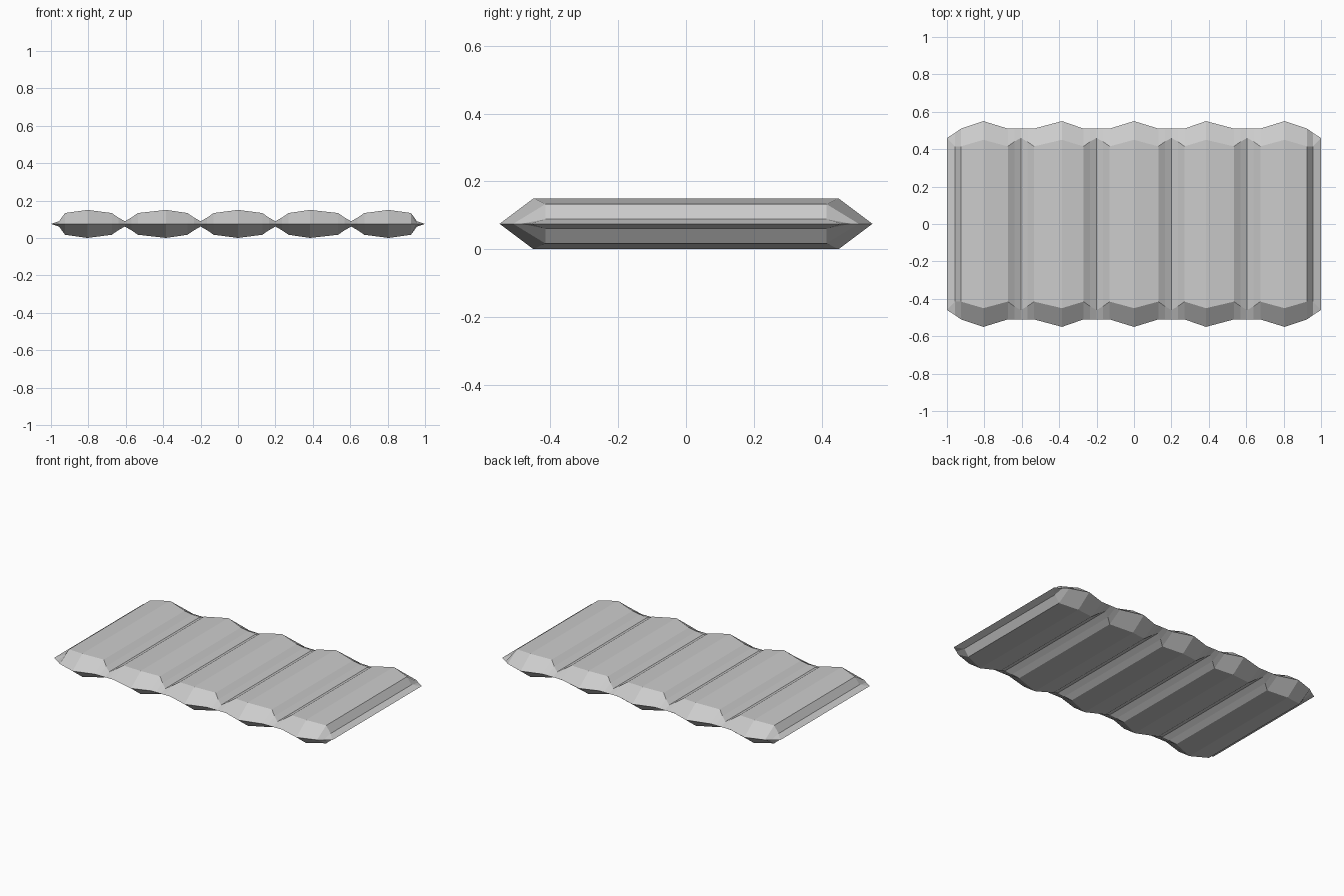
import bpy
import bmesh

if "Cube" in bpy.data.objects:
    bpy.data.objects.remove(bpy.data.objects["Cube"])

MID = 0.075                      # height of the welded seam

# Cross-section stations: x, half thickness, end of upper surface, seam outline y
right = [(0.0, 0.075, 0.45, 0.55)]
for groove, peak in ((0.20, 0.385), (0.605, 0.805)):
    right += [
        (groove - 0.07, 0.058, 0.415, 0.51),
        (groove - 0.035, 0.034, 0.44, 0.51),
        (groove, 0.014, 0.46, 0.51),
        (groove + 0.035, 0.034, 0.44, 0.51),
        (groove + 0.07, 0.058, 0.415, 0.51),
        (peak, 0.075, 0.45, 0.55),
    ]
right += [(0.925, 0.058, 0.415, 0.51), (0.957, 0.014, 0.415, 0.487)]
stations = [(-x, t, y, s) for x, t, y, s in reversed(right[1:])] + right

bm = bmesh.new()


def seam_x(x):
    # the last station flares out to the side seam corner
    return x


# Seam loop rows shared by the upper and lower skins
seam = {}
for side in (-1, 1):
    seam[side] = [bm.verts.new((seam_x(x), side * s, MID)) for x, t, y, s in stations]
corner = {(sx, sy): bm.verts.new((sx, sy * 0.46, MID)) for sx in (-1, 1) for sy in (-1, 1)}

# Upper and lower padded skins
for up in (1, -1):
    rows = {sy: [bm.verts.new((x, sy * y, MID + up * t)) for x, t, y, s in stations]
            for sy in (-1, 1)}
    for i in range(len(stations) - 1):
        bm.faces.new((rows[-1][i], rows[-1][i + 1], rows[1][i + 1], rows[1][i]))
        for sy in (-1, 1):
            bm.faces.new((rows[sy][i], rows[sy][i + 1], seam[sy][i + 1], seam[sy][i]))
    # sloping side rims and corners
    for sx, k in ((-1, 0), (1, -1)):
        bm.faces.new((rows[-1][k], rows[1][k], corner[sx, 1], corner[sx, -1]))
        for sy in (-1, 1):
            bm.faces.new((rows[sy][k], seam[sy][k], corner[sx, sy]))

bmesh.ops.recalc_face_normals(bm, faces=bm.faces[:])
mesh = bpy.data.meshes.new("air_mattress")
bm.to_mesh(mesh)
bm.free()
bpy.context.collection.objects.link(bpy.data.objects.new("air_mattress", mesh))
